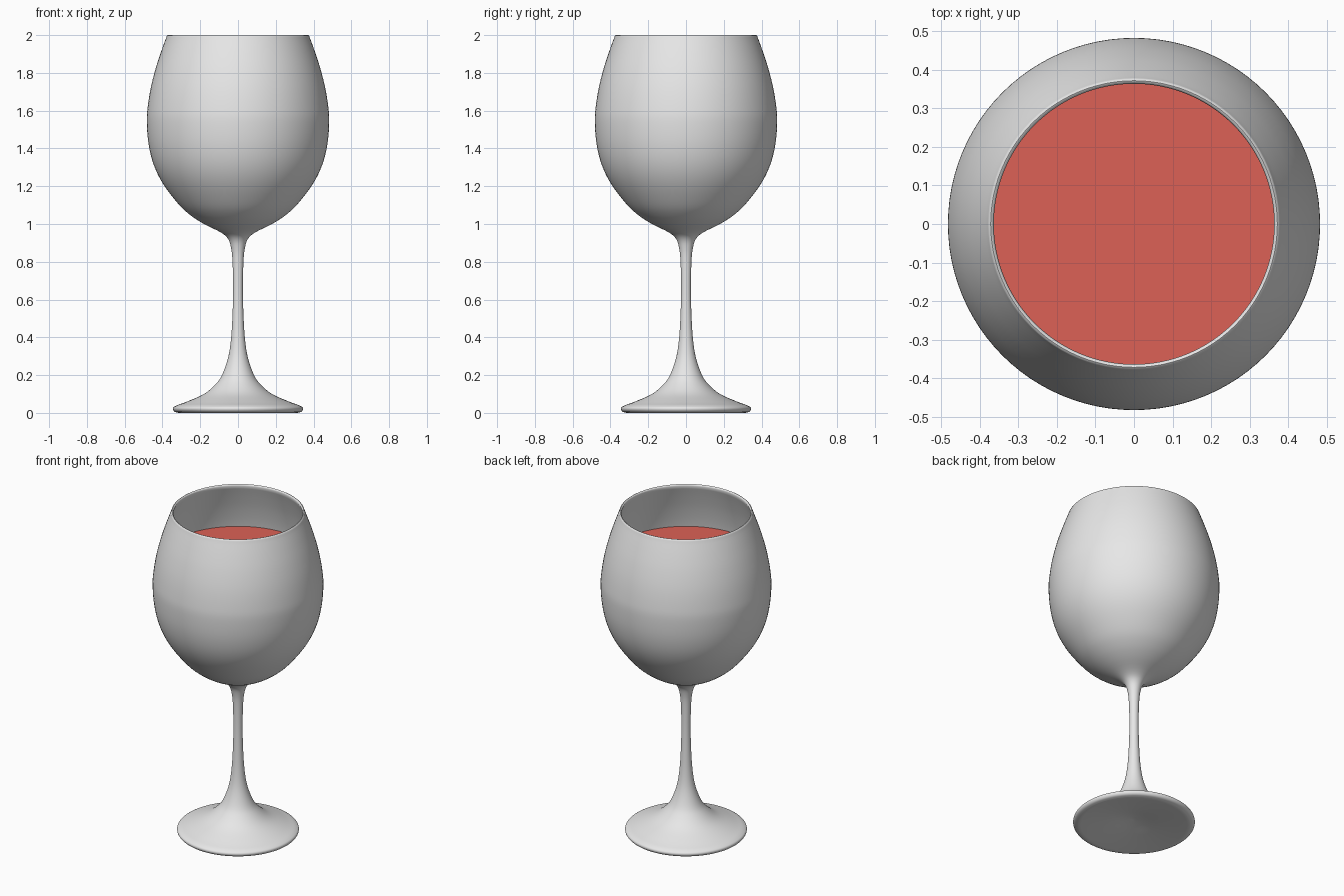
import bpy, bmesh, math
from mathutils import Vector

if "Cube" in bpy.data.objects:
    bpy.data.objects.remove(bpy.data.objects["Cube"])


def material(name, rgb):
    m = bpy.data.materials.new(name)
    m.diffuse_color = (*rgb, 1)
    m.use_nodes = True
    m.node_tree.nodes["Principled BSDF"].inputs["Base Color"].default_value = m.diffuse_color
    return m


def smooth(points, steps=4):
    """Catmull-Rom curve through (radius, height) points."""
    p = [Vector(q) for q in points]
    p = [2 * p[0] - p[1]] + p + [2 * p[-1] - p[-2]]
    out = []
    for a, b, c, d in zip(p, p[1:], p[2:], p[3:]):
        for i in range(steps):
            t = i / steps
            v = 0.5 * (2 * b + (c - a) * t + (2 * a - 5 * b + 4 * c - d) * t**2
                       + (3 * b - a - 3 * c + d) * t**3)
            out.append((max(v.x, 0), v.y))
    return out + [tuple(points[-1])]


def lathe(name, profile, mat, segments=96):
    """Revolve a profile about z into a closed, smooth shaded object."""
    bm = bmesh.new()
    verts = [bm.verts.new((r, 0, z)) for r, z in profile]
    edges = [bm.edges.new(pair) for pair in zip(verts, verts[1:])]
    bmesh.ops.spin(bm, geom=verts + edges, cent=(0, 0, 0), axis=(0, 0, 1),
                   angle=2 * math.pi, steps=segments)
    bmesh.ops.remove_doubles(bm, verts=bm.verts, dist=0.0004)
    bmesh.ops.recalc_face_normals(bm, faces=bm.faces)
    mesh = bpy.data.meshes.new(name)
    bm.to_mesh(mesh)
    bm.free()
    mesh.materials.append(mat)
    obj = bpy.data.objects.new(name, mesh)
    bpy.context.collection.objects.link(obj)
    bpy.context.view_layer.objects.active = obj
    obj.select_set(True)
    bpy.ops.object.shade_smooth_by_angle(angle=math.radians(50))
    obj.select_set(False)
    return obj


glass = material("glass grey", (0.8, 0.8, 0.8))
wine = material("wine red", (0.72, 0.12, 0.092))

# Hollow underside and rounded edge of the foot
underside = smooth([(0, 0.04), (0.06, 0.034), (0.15, 0.02), (0.25, 0.007), (0.315, 0)])
edge = smooth([(0.315, 0), (0.335, 0.006), (0.344, 0.018), (0.341, 0.03), (0.325, 0.04)])
# Foot, stem and outside of the bowl
outer = smooth([(0.325, 0.04), (0.27, 0.06), (0.18, 0.1), (0.12, 0.15), (0.085, 0.2),
                (0.053, 0.29), (0.037, 0.39), (0.029, 0.52), (0.026, 0.66),
                (0.029, 0.8), (0.036, 0.87), (0.052, 0.92), (0.09, 0.955),
                (0.18, 1.0), (0.25, 1.045), (0.315, 1.105), (0.395, 1.21),
                (0.445, 1.31), (0.473, 1.42), (0.483, 1.54), (0.478, 1.62),
                (0.462, 1.72), (0.437, 1.82), (0.408, 1.91), (0.379, 1.99)])
# Rounded lip and inside of the bowl
lip = [(0.379, 1.99), (0.377, 1.997), (0.372, 2.0), (0.367, 1.998), (0.364, 1.99)]
inner = smooth([(0.364, 1.99), (0.393, 1.91), (0.422, 1.82), (0.447, 1.72),
                (0.463, 1.62), (0.468, 1.54), (0.458, 1.42), (0.43, 1.315),
                (0.381, 1.22), (0.303, 1.118), (0.24, 1.06), (0.17, 1.015),
                (0.08, 0.975), (0, 0.96)])
lathe("wine_glass", underside + edge[1:] + outer[1:] + lip[1:] + inner[1:], glass)

# Wine filling the bowl to its flat surface
level = 1.7
body = [(max(r - 0.002, 0), z + 0.002) for r, z in inner if z < level - 0.005]
lathe("wine", [(0, level), (0.448, level)] + body, wine)
